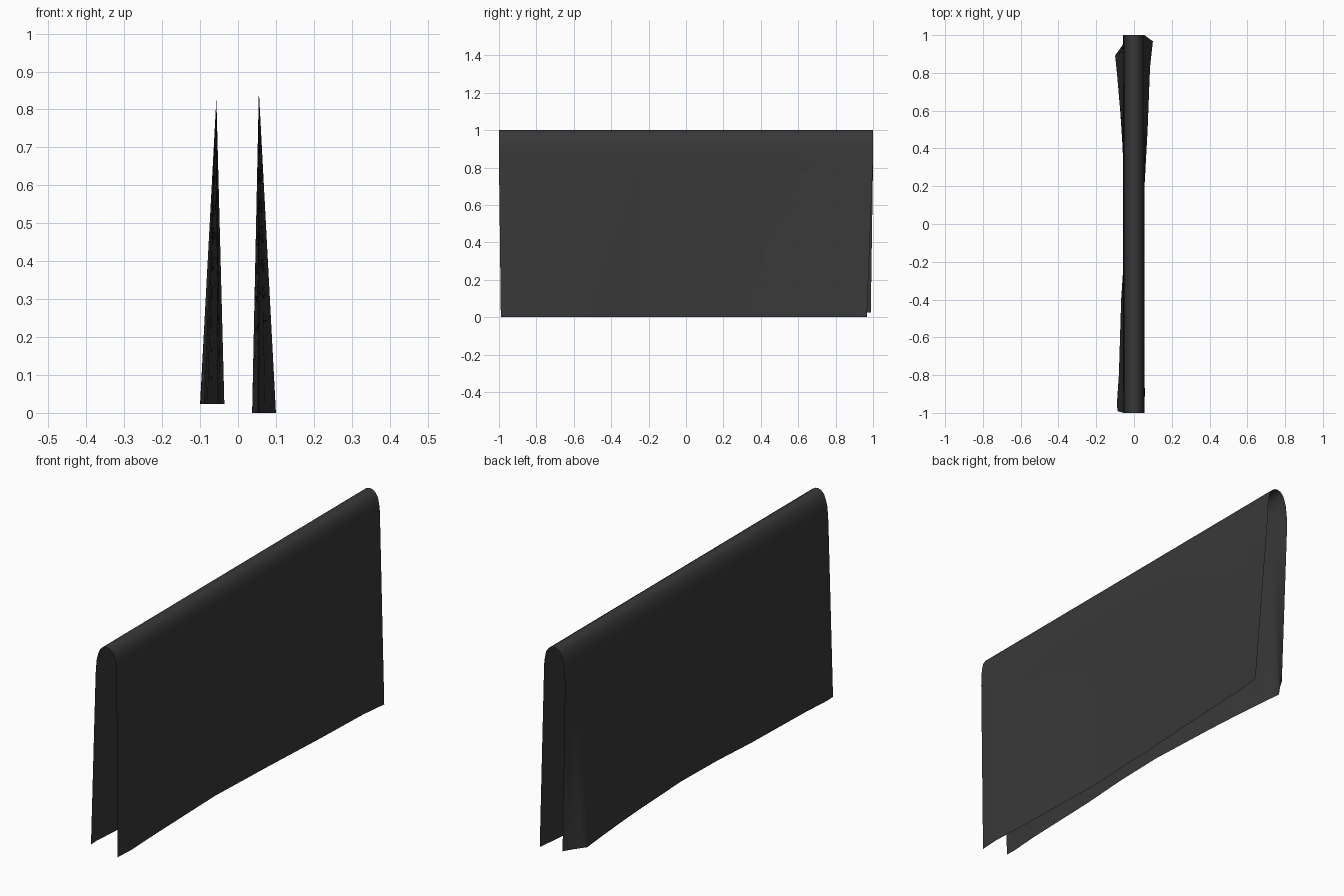
import bpy, bmesh

if "Cube" in bpy.data.objects:
    bpy.data.objects.remove(bpy.data.objects["Cube"])

# Fold profile over the rail (x, z), left to right
ARCH = [(-.057, .83), (-.055, .88), (-.05, .93), (-.043, .955), (-.033, .98), (-.018, .995),
        (0, 1), (.015, .997), (.03, .987), (.043, .968), (.05, .935), (.054, .9), (.055, .85)]
# Wavy hems: (position along cloth, x)
LEFT_HEM = [(-1, -.088), (-.95, -.09), (-.8, -.08), (-.4, -.068), (-.16, -.052), (.1, -.046),
            (.45, -.063), (.6, -.073), (.8, -.09), (.9, -.1), (.95, -.065), (1, -.036)]
RIGHT_HEM = [(-1, .053), (-.9, .058), (-.7, .05), (-.23, .037), (.15, .053), (.5, .072),
             (.85, .085), (1, .1)]
NY, NZ = 80, 10


def sample(points, t):
    for (a, u), (b, v) in zip(points, points[1:]):
        if t <= b:
            return u + (v - u) * (t - a) / (b - a)
    return points[-1][1]


def flap(t, top, hem, z_end, back_pull):
    """Points down one hanging side, from below the fold to the hem."""
    pts = []
    for k in range(1, NZ + 1):
        f = k / NZ
        y = t - back_pull * f * max(t, 0) ** 4 + .01 * f * max(-t, 0) ** 4
        pts.append((top[0] + (sample(hem, t) - top[0]) * f, y, top[1] + (z_end - top[1]) * f))
    return pts


# Draped cloth: one thin sheet swept along y
bm = bmesh.new()
rows = []
for i in range(NY + 1):
    t = -1 + 2 * i / NY
    left = flap(t, ARCH[0], LEFT_HEM, .024, .012)[::-1]
    right = flap(t, ARCH[-1], RIGHT_HEM, 0, .033)
    rows.append([bm.verts.new(p) for p in left + [(x, t, z) for x, z in ARCH] + right])
for a, b in zip(rows, rows[1:]):
    for j in range(len(a) - 1):
        bm.faces.new((a[j], a[j + 1], b[j + 1], b[j])).smooth = True
bmesh.ops.recalc_face_normals(bm, faces=bm.faces)
bm.normal_update()
# Make the outside of the fold face up
if max(bm.faces, key=lambda f: f.calc_center_median().z).normal.z < 0:
    bmesh.ops.reverse_faces(bm, faces=bm.faces)
mesh = bpy.data.meshes.new("draped_cloth")
bm.to_mesh(mesh)
bm.free()
cloth = bpy.data.objects.new("draped_cloth", mesh)
bpy.context.collection.objects.link(cloth)

mat = bpy.data.materials.new("dark_cloth")
mat.diffuse_color = (.04, .04, .04, 1)
mat.use_nodes = True
mat.node_tree.nodes["Principled BSDF"].inputs["Base Color"].default_value = mat.diffuse_color
mesh.materials.append(mat)
